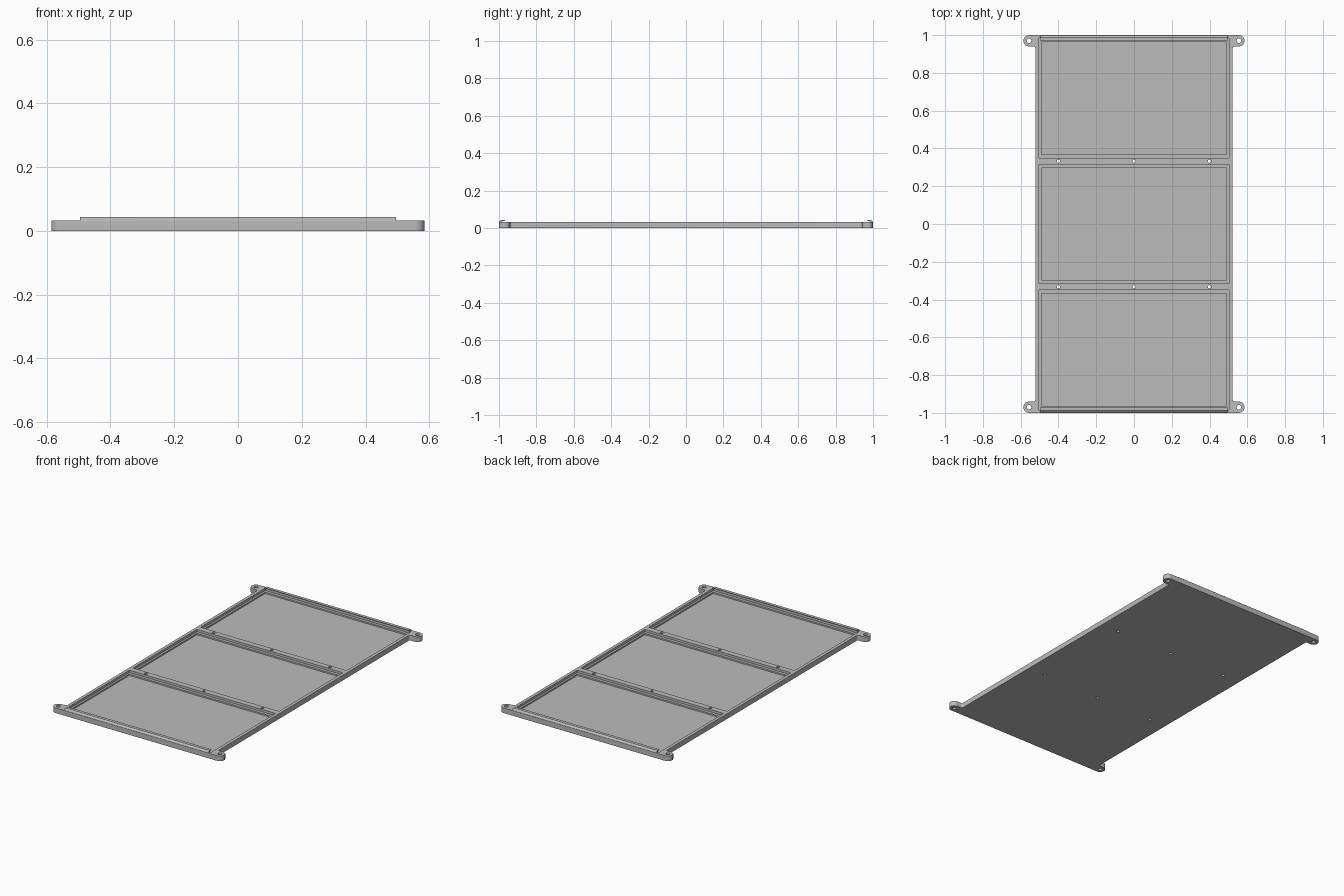
import bpy
import bmesh
from math import cos, sin, pi

if "Cube" in bpy.data.objects:
    bpy.data.objects.remove(bpy.data.objects["Cube"])

grey = bpy.data.materials.new("plain grey")
grey.use_nodes = True
GREY = (0.5, 0.5, 0.5, 1)
grey.diffuse_color = GREY
grey.node_tree.nodes["Principled BSDF"].inputs["Base Color"].default_value = GREY

TOP = 0.032      # frame height
LEDGE = 0.018    # step inside each tray
FLOOR = 0.009    # tray floor
EAR = (0.555, 0.97, 0.03)


def prism(name, points, offset):
    """Extrude a closed outline along the offset vector."""
    bm = bmesh.new()
    face = bm.faces.new([bm.verts.new(p) for p in points])
    new = bmesh.ops.extrude_face_region(bm, geom=[face])["geom"]
    bmesh.ops.translate(bm, vec=offset, verts=[v for v in new if isinstance(v, bmesh.types.BMVert)])
    bmesh.ops.recalc_face_normals(bm, faces=bm.faces)
    mesh = bpy.data.meshes.new(name)
    bm.to_mesh(mesh)
    bm.free()
    mesh.materials.append(grey)
    obj = bpy.data.objects.new(name, mesh)
    bpy.context.collection.objects.link(obj)
    return obj


def arc(cx, cy, r, start, end, n):
    steps = [start + (end - start) * i / n for i in range(n + 1)]
    return [(cx + r * cos(a), cy + r * sin(a)) for a in steps]


def cut(target, cutter):
    """Subtract the cutter, then discard it."""
    cutter.hide_render = True
    mod = target.modifiers.new("cut", "BOOLEAN")
    mod.operation = "DIFFERENCE"
    mod.solver = "EXACT"
    mod.object = cutter
    bpy.context.view_layer.objects.active = target
    bpy.ops.object.modifier_apply(modifier=mod.name)
    bpy.data.objects.remove(cutter)


def cut_box(target, x, y0, y1, z):
    cut(target, prism("tray_cutter", [(-x, y0, z), (x, y0, z), (x, y1, z), (-x, y1, z)], (0, 0, 0.1)))


def cut_hole(target, x, y, r):
    ring = [(px, py, -0.05) for px, py in arc(x, y, r, 0, 2 * pi, 20)[:-1]]
    cut(target, prism("hole_cutter", ring, (0, 0, 0.2)))


# Base plate outline with rounded corner ears, mirrored from one quarter
quarter = arc(0.534, 0.928, 0.012, pi, pi / 2, 5) + arc(*EAR, -pi / 2, pi / 2, 14)
half = quarter + [(-x, y) for x, y in reversed(quarter)]
outline = half + [(x, -y) for x, y in reversed(half)]
frame = prism("tray_frame", [(x, y, 0) for x, y in outline], (0, 0, TOP))

# Three stepped trays
for y0, y1 in ((-0.985, -0.35), (-0.314, 0.314), (0.35, 0.985)):
    cut_box(frame, 0.502, y0, y1, LEDGE)
    cut_box(frame, 0.49, y0 + 0.018, y1 - 0.018, FLOOR)

# Screw holes in the crossbars and the ears
for side in (-1, 1):
    for x in (-0.4, 0, 0.4):
        cut_hole(frame, x, side * 0.333, 0.009)
    for x in (-EAR[0], EAR[0]):
        cut_hole(frame, x, side * EAR[1], 0.012)

# Hooked retaining lips along both ends
hook = [(0.985, 0.03), (0.999, 0.03), (0.997, 0.036), (0.988, 0.043),
        (0.969, 0.043), (0.969, 0.039), (0.98, 0.037)]
for side, name in ((-1, "front_lip"), (1, "back_lip")):
    prism(name, [(-0.495, side * y, z) for y, z in hook], (0.99, 0, 0))

# Smooth the rounded ears and hole walls, keeping edges sharp
bpy.ops.object.select_all(action="DESELECT")
frame.select_set(True)
bpy.context.view_layer.objects.active = frame
bpy.ops.object.shade_smooth_by_angle(angle=pi / 6)
